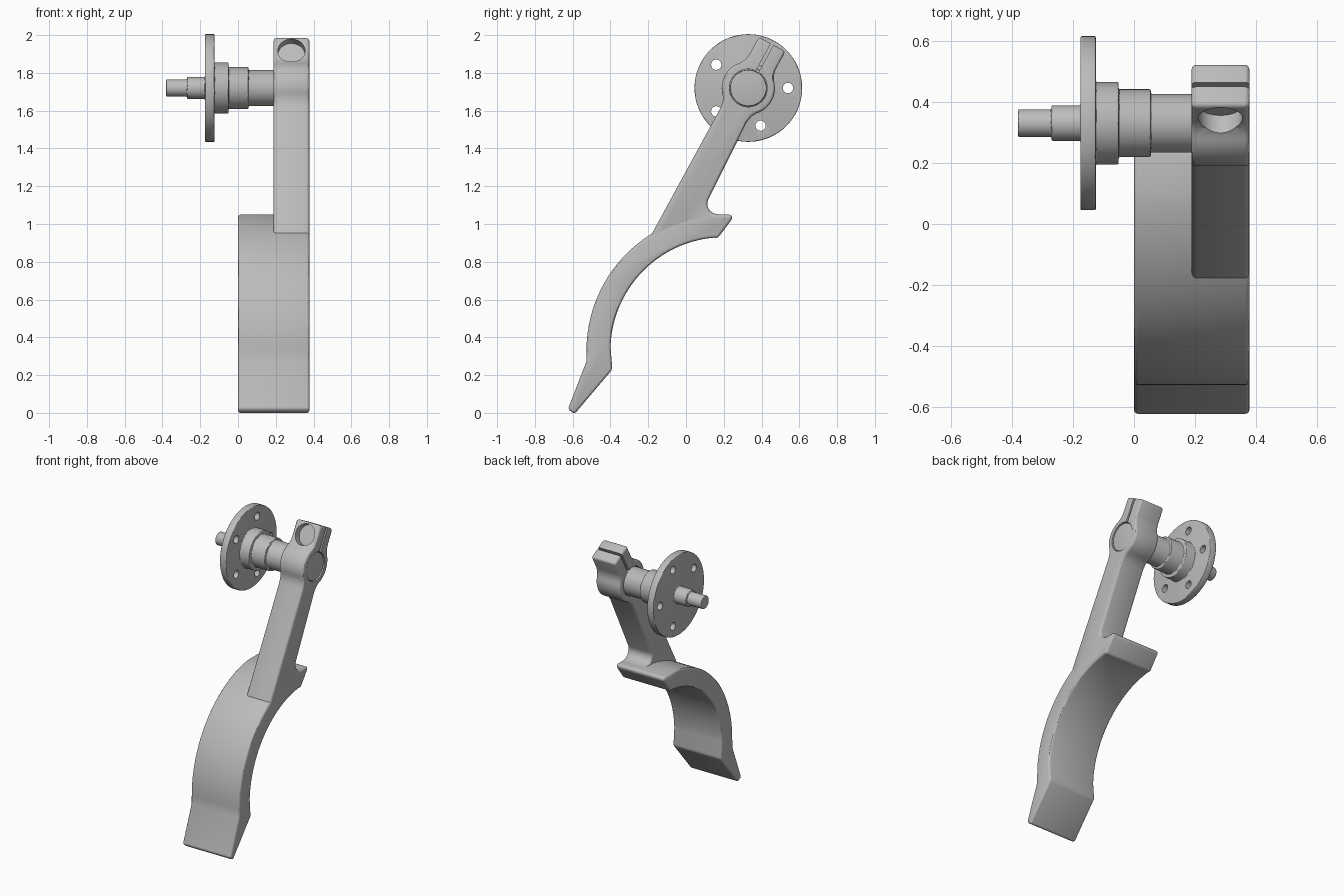
import bpy, bmesh
from math import sin, cos, radians, tau
from mathutils import Vector

if "Cube" in bpy.data.objects:
    bpy.data.objects.remove(bpy.data.objects["Cube"])

metal = bpy.data.materials.new("grey_metal")
metal.use_nodes = True
GREY = (0.5, 0.5, 0.5, 1)
metal.diffuse_color = GREY
metal.node_tree.nodes["Principled BSDF"].inputs["Base Color"].default_value = GREY

# Shaft axis, and the arm's own directions: UP along the arm, SIDE across it
AXIS = Vector((0, 0.33, 1.72))
UP = Vector((0, 0.478, 0.878)).normalized()
SIDE = Vector((0, UP.z, -UP.y))
X = Vector((1, 0, 0))


def arc(cy, cz, r, a0, a1, n):
    angles = [radians(a0 + (a1 - a0) * i / n) for i in range(n + 1)]
    return [(cy + r * cos(a), cz + r * sin(a)) for a in angles]


def make_object(name, bm):
    bmesh.ops.recalc_face_normals(bm, faces=bm.faces)
    mesh = bpy.data.meshes.new(name)
    bm.to_mesh(mesh)
    bm.free()
    mesh.materials.append(metal)
    obj = bpy.data.objects.new(name, mesh)
    bpy.context.collection.objects.link(obj)
    return obj


def prism(name, outline, x0, x1):
    bm = bmesh.new()
    face = bm.faces.new([bm.verts.new((x0, y, z)) for y, z in outline])
    new = bmesh.ops.extrude_face_region(bm, geom=[face])["geom"]
    verts = [v for v in new if isinstance(v, bmesh.types.BMVert)]
    bmesh.ops.translate(bm, verts=verts, vec=(x1 - x0, 0, 0))
    return make_object(name, bm)


def lathe(name, profile):
    bm = bmesh.new()
    verts = [bm.verts.new(AXIS + Vector((x, 0, r))) for x, r in profile]
    edges = [bm.edges.new(pair) for pair in zip(verts, verts[1:])]
    bmesh.ops.spin(bm, geom=verts + edges, cent=AXIS, axis=X, angle=tau, steps=64)
    bmesh.ops.remove_doubles(bm, verts=bm.verts, dist=0.0001)
    return make_object(name, bm)


def rod(centre, direction, r, length):
    bm = bmesh.new()
    bmesh.ops.create_cone(bm, cap_ends=True, segments=48, radius1=r, radius2=r, depth=length)
    obj = make_object("cutter", bm)
    obj.matrix_world = direction.to_track_quat("Z", "Y").to_matrix().to_4x4()
    obj.location = centre
    return obj


def finish(obj, bevel, cutters=()):
    mod = obj.modifiers.new("rounding", "BEVEL")
    mod.width = bevel
    mod.segments = 3
    mod.limit_method = "ANGLE"
    mod.angle_limit = radians(30)
    mod.use_clamp_overlap = False
    for cutter in cutters:
        cutter.hide_render = True
        mod = obj.modifiers.new("cut", "BOOLEAN")
        mod.operation = "DIFFERENCE"
        mod.object = cutter
    bpy.ops.object.select_all(action="DESELECT")
    obj.select_set(True)
    bpy.context.view_layer.objects.active = obj
    for mod in list(obj.modifiers):
        bpy.ops.object.modifier_apply(modifier=mod.name)
    for cutter in cutters:
        bpy.data.objects.remove(cutter)
    bpy.ops.object.shade_smooth_by_angle(angle=radians(30))


# Curved hook with a pointed lower tip and an upper lip
hook_outline = [(-0.625, 0.02), (-0.59, -0.006), (-0.39, 0.23)]
hook_outline += arc(0.2, 0.33, 0.6, 178, 95, 24)
hook_outline += [(0.168, 0.925), (0.247, 1.03), (0.24, 1.05)]
hook_outline += arc(0.2, 0.33, 0.727, 98, 180, 24)
hook_outline += [(-0.528, 0.27)]
finish(prism("hook", hook_outline, 0, 0.378), 0.014)

# Arm with round boss and split clamp, drawn across and along its own axis
boss_side = [(0.08, 0.264), (0.08, 0.155), (0.086, 0.125)]
boss_side += arc(0, 0, 0.141, 45, -45, 12)
boss_side += [(0.086, -0.125), (0.079, -0.16)]


def to_yz(s, t):
    p = AXIS + SIDE * s + UP * t
    return (p.y, p.z)


arm_outline = [to_yz(s, t) for s, t in boss_side]
arm_outline += arc(0.167, 1.107, 0.054, 155, 270, 8)
arm_outline += [(0.2, 1.04), (0.165, 1), (-0.1, 0.9), (-0.15, 0.9), (-0.182, 0.946)]
arm_outline += [to_yz(-s, t) for s, t in reversed(boss_side)]
arm = prism("arm", arm_outline, 0.188, 0.378)

bore = rod(AXIS + X * 0.28, X, 0.1, 0.6)
bolt_recess = rod(AXIS + X * 0.283 + UP * 0.18 - SIDE * 0.13, SIDE, 0.072, 0.2)
slit_outline = [to_yz(s, t) for s, t in ((-0.008, 0.05), (0.008, 0.05), (0.008, 0.3), (-0.008, 0.3))]
slit = prism("slit_cutter", slit_outline, 0.1, 0.5)
finish(arm, 0.016, [bore, bolt_recess, slit])

# Stepped shaft with its flange, drilled by five bolt holes
steps = [(-0.38, 0.045), (-0.27, 0.058), (-0.175, 0.285), (-0.125, 0.135),
         (-0.05, 0.111), (0.055, 0.096), (0.373, 0)]
profile = [(steps[0][0], 0)]
for (x, r), (x_next, _) in zip(steps, steps[1:]):
    profile += [(x, r), (x_next, r)]
profile.append((steps[-1][0], 0))
holes = []
for i in range(5):
    a = tau * i / 5
    holes.append(rod(AXIS + Vector((-0.15, 0.21 * cos(a), 0.21 * sin(a))), X, 0.027, 0.1))
finish(lathe("shaft_and_flange", profile), 0.005, holes)
